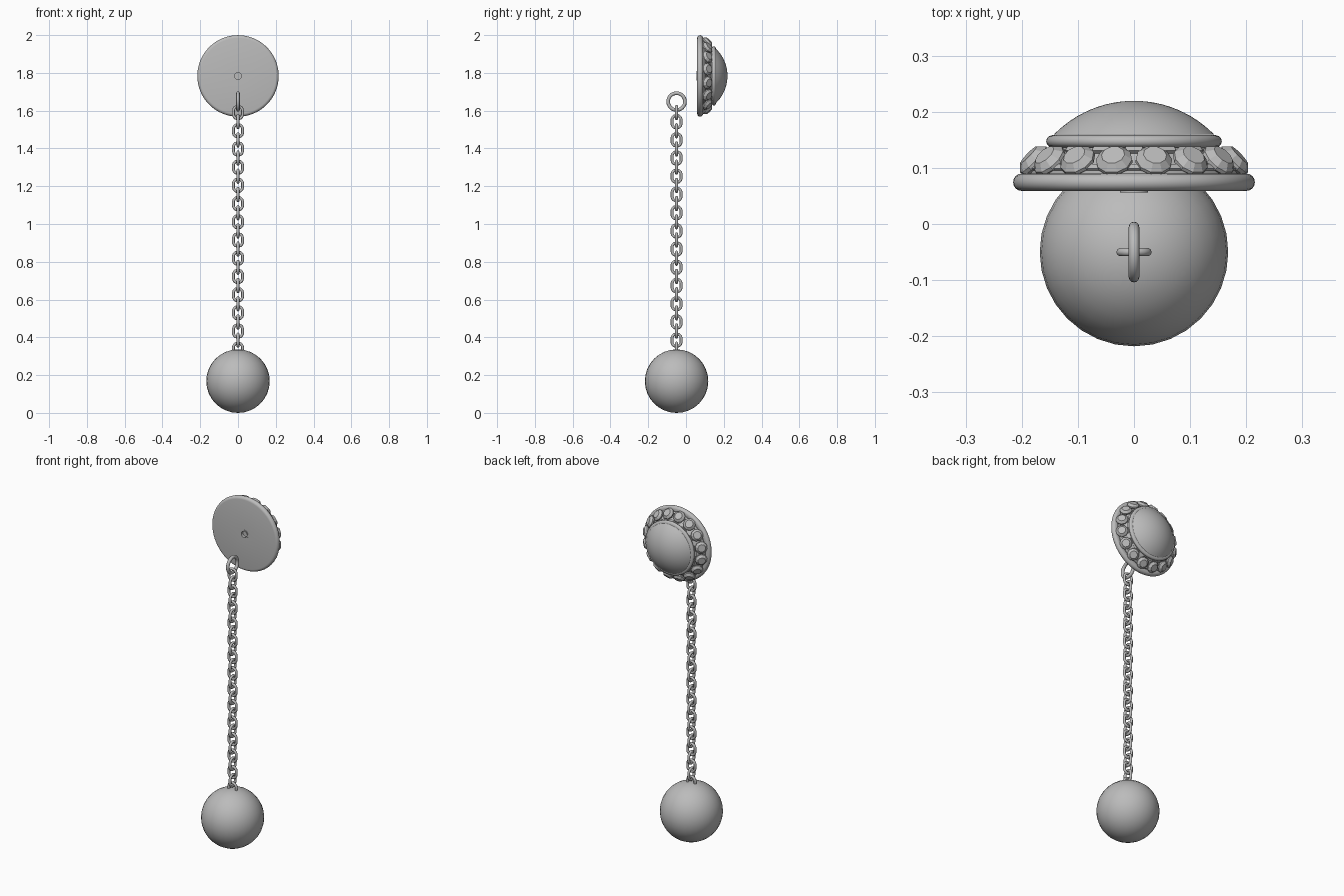
import bpy, bmesh, math
from mathutils import Vector, Matrix

if "Cube" in bpy.data.objects:
    bpy.data.objects.remove(bpy.data.objects["Cube"])

metal = bpy.data.materials.new("grey_metal")
metal.diffuse_color = (0.5, 0.5, 0.5, 1)
metal.use_nodes = True
metal.node_tree.nodes["Principled BSDF"].inputs["Base Color"].default_value = metal.diffuse_color

CHAIN_Y = -0.05      # chain and ball hang on this line
DISC_Z = 1.784       # centre height of the button
GEMS = 16


def finish(name, bm, smooth=True, angle=35):
    bmesh.ops.remove_doubles(bm, verts=bm.verts, dist=1e-5)
    bmesh.ops.recalc_face_normals(bm, faces=bm.faces)
    me = bpy.data.meshes.new(name)
    bm.to_mesh(me)
    bm.free()
    me.materials.append(metal)
    ob = bpy.data.objects.new(name, me)
    bpy.context.collection.objects.link(ob)
    if smooth:
        bpy.ops.object.select_all(action='DESELECT')
        ob.select_set(True)
        bpy.context.view_layer.objects.active = ob
        bpy.ops.object.shade_smooth_by_angle(angle=math.radians(angle))
    return ob


def lathe(name, profile, segs=64):
    """Turn (radius, y) points about the button's y axis."""
    bm = bmesh.new()
    rings = []
    for r, y in profile:
        rings.append([bm.verts.new((r * math.cos(a), y, DISC_Z + r * math.sin(a)))
                      for a in (2 * math.pi * i / segs for i in range(segs))])
    for a, b in zip(rings, rings[1:]):
        for i in range(segs):
            j = (i + 1) % segs
            bm.faces.new((a[i], a[j], b[j], b[i]))
    return finish(name, bm)


def arc(cr, cy, rad, a0, a1, n):
    return [(cr + rad * math.cos(math.radians(a0 + (a1 - a0) * i / n)),
             cy + rad * math.sin(math.radians(a0 + (a1 - a0) * i / n)))
            for i in range(n + 1)]


def wire_loop(name, path, wire, normal, centre, sides=10):
    """Round wire swept along a flat closed path of (side, height) points."""
    bm = bmesh.new()
    normal = Vector(normal)
    up = Vector((0, 0, 1))
    side = up.cross(normal)
    pts = [Vector(centre) + side * u + up * v for u, v in path]
    n = len(pts)
    rings = []
    for i, p in enumerate(pts):
        tangent = (pts[(i + 1) % n] - pts[i - 1]).normalized()
        out = tangent.cross(normal)
        rings.append([bm.verts.new(p + wire * (out * math.cos(t) + normal * math.sin(t)))
                      for t in (2 * math.pi * k / sides for k in range(sides))])
    for i in range(n):
        a, b = rings[i], rings[(i + 1) % n]
        for k in range(sides):
            m = (k + 1) % sides
            bm.faces.new((a[k], a[m], b[m], b[k]))
    return finish(name, bm, angle=60)


# Ball
bm = bmesh.new()
bmesh.ops.create_uvsphere(bm, u_segments=32, v_segments=16, radius=0.168,
                          matrix=Matrix.Translation((0, CHAIN_Y, 0.168)))
finish("ball", bm)

# Chain of alternating links
link_path = []
for i in range(16):
    a = 2 * math.pi * (i + 0.5) / 16
    link_path.append((0.0245 * math.cos(a),
                      0.0245 * math.sin(a) + math.copysign(0.009, math.sin(a))))
for i in range(27):
    normal = (0, 1, 0) if i % 2 == 0 else (1, 0, 0)
    wire_loop(f"chain_link_{i + 1}", link_path, 0.0075, normal,
              (0, CHAIN_Y, 1.590 - i * 0.0482))

# Ring at the top of the chain
ring_path = [(0.0445 * math.cos(2 * math.pi * i / 40), 0.0445 * math.sin(2 * math.pi * i / 40))
             for i in range(40)]
wire_loop("top_ring", ring_path, 0.0095, (1, 0, 0), (0, CHAIN_Y, 1.648), 12)

# Button back plate with rounded rim and a small centre socket
lathe("back_plate", [(0, 0.072), (0.018, 0.072), (0.018, 0.056), (0.025, 0.056), (0.025, 0.059)]
      + arc(0.2, 0.0745, 0.0155, -90, 90, 8) + [(0, 0.09)])

# Sloping seat below the stones
lathe("stone_seat", [(0, 0.088), (0.19, 0.088), (0.19, 0.095), (0.176, 0.101),
                     (0.154, 0.126), (0.154, 0.136), (0, 0.136)])

# Collar and domed centre
lathe("collar", [(0, 0.135), (0.145, 0.135)] + arc(0.146, 0.1475, 0.0105, -80, 80, 6)
      + [(0.143, 0.159), (0, 0.159)])
R = 0.200
lathe("dome", [(R * math.sin(math.radians(t)), 0.2195 - R + R * math.cos(math.radians(t)))
               for t in [45.6 * (1 - i / 12) for i in range(13)]])

# Faceted stones and the small bars between them
for i in range(GEMS):
    for kind, turn in (("stone", i + 0.5), ("bar", i)):
        a = 2 * math.pi * turn / GEMS
        radial = Vector((math.sin(a), 0, math.cos(a)))
        tangent = Vector((math.cos(a), 0, -math.sin(a)))
        out = (radial + Vector((0, 0.95, 0))).normalized()
        frame = Matrix((tangent, out.cross(tangent), out)).transposed().to_4x4()
        bm = bmesh.new()
        if kind == "stone":
            rings = []
            for r, h in ((0.018, -0.016), (0.033, -0.004), (0.033, 0.003), (0.021, 0.015)):
                rings.append([bm.verts.new((r * math.cos(math.pi * k / 5),
                                            r * math.sin(math.pi * k / 5), h)) for k in range(10)])
            for lo, hi in zip(rings, rings[1:]):
                for k in range(10):
                    m = (k + 1) % 10
                    bm.faces.new((lo[k], lo[m], hi[m], hi[k]))
            bm.faces.new(rings[0])
            bm.faces.new(rings[-1])
            place = radial * 0.181 + Vector((0, 0.113, DISC_Z))
            bm.transform(Matrix.Translation(place) @ frame)
        else:
            for rad, y, w in ((0.186, 0.0995, 0.042), (0.152, 0.131, 0.03)):
                box = Matrix.Translation(radial * rad + Vector((0, y, DISC_Z))) @ frame
                bmesh.ops.create_cube(bm, size=1, matrix=box @ Matrix.Diagonal((w, 0.010, 0.010, 1)))
        finish(f"{kind}_{i + 1}", bm, smooth=False)
